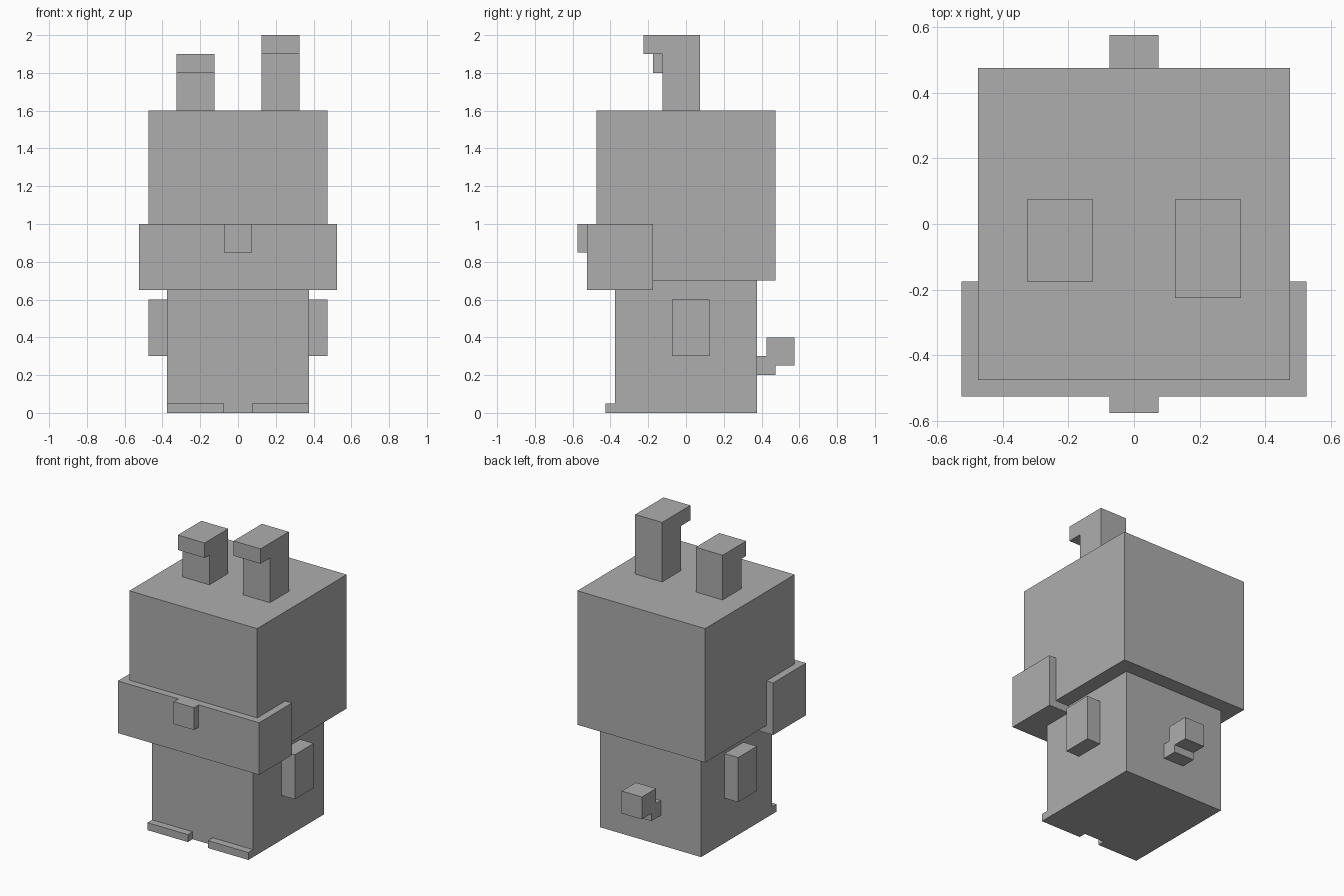
import bpy
import bmesh

default = bpy.data.objects.get("Cube")
if default:
    bpy.data.objects.remove(default, do_unlink=True)

grey = bpy.data.materials.new("plain_grey")
grey.use_nodes = True
colour = (0.42, 0.42, 0.42, 1)
grey.diffuse_color = colour
grey.node_tree.nodes["Principled BSDF"].inputs["Base Color"].default_value = colour


def make_object(name, bm):
    bmesh.ops.recalc_face_normals(bm, faces=bm.faces)
    mesh = bpy.data.meshes.new(name)
    bm.to_mesh(mesh)
    bm.free()
    mesh.materials.append(grey)
    obj = bpy.data.objects.new(name, mesh)
    bpy.context.collection.objects.link(obj)
    return obj


def box(name, x, y, z):
    """Box spanning the given (low, high) range on each axis."""
    bm = bmesh.new()
    bmesh.ops.create_cube(bm, size=1)
    for v in bm.verts:
        v.co = [r[0] if c < 0 else r[1] for c, r in zip(v.co, (x, y, z))]
    return make_object(name, bm)


def side_profile(name, x, points):
    """Extrude a (y, z) outline across an x range."""
    bm = bmesh.new()
    face = bm.faces.new([bm.verts.new((x[0], y, z)) for y, z in points])
    out = bmesh.ops.extrude_face_region(bm, geom=[face])
    moved = [g for g in out["geom"] if isinstance(g, bmesh.types.BMVert)]
    bmesh.ops.translate(bm, verts=moved, vec=(x[1] - x[0], 0, 0))
    return make_object(name, bm)


# Body, head, muzzle and nose
box("body", (-0.375, 0.375), (-0.375, 0.375), (0, 0.7))
box("head", (-0.475, 0.475), (-0.475, 0.475), (0.7, 1.6))
box("muzzle", (-0.525, 0.525), (-0.525, -0.175), (0.65, 1.0))
box("nose", (-0.075, 0.075), (-0.575, -0.525), (0.85, 1.0))

# Arms and toes on both sides
for side, s in (("left", 1), ("right", -1)):
    box(side + "_arm", sorted((s * 0.375, s * 0.475)), (-0.075, 0.125), (0.3, 0.6))
    box(side + "_toes", sorted((s * 0.075, s * 0.375)), (-0.425, -0.375), (0, 0.05))

# Ears folded forward, the left one taller
for side, x, top, tip in (("left", 0.225, 2.0, -0.225), ("right", -0.225, 1.9, -0.175)):
    side_profile(side + "_ear", (x - 0.1, x + 0.1), [
        (0.075, 1.6), (0.075, top), (tip, top),
        (tip, top - 0.1), (-0.125, top - 0.1), (-0.125, 1.6)])

# Stepped tail
side_profile("tail", (-0.075, 0.075), [
    (0.375, 0.2), (0.475, 0.2), (0.475, 0.25), (0.575, 0.25),
    (0.575, 0.4), (0.425, 0.4), (0.425, 0.3), (0.375, 0.3)])
